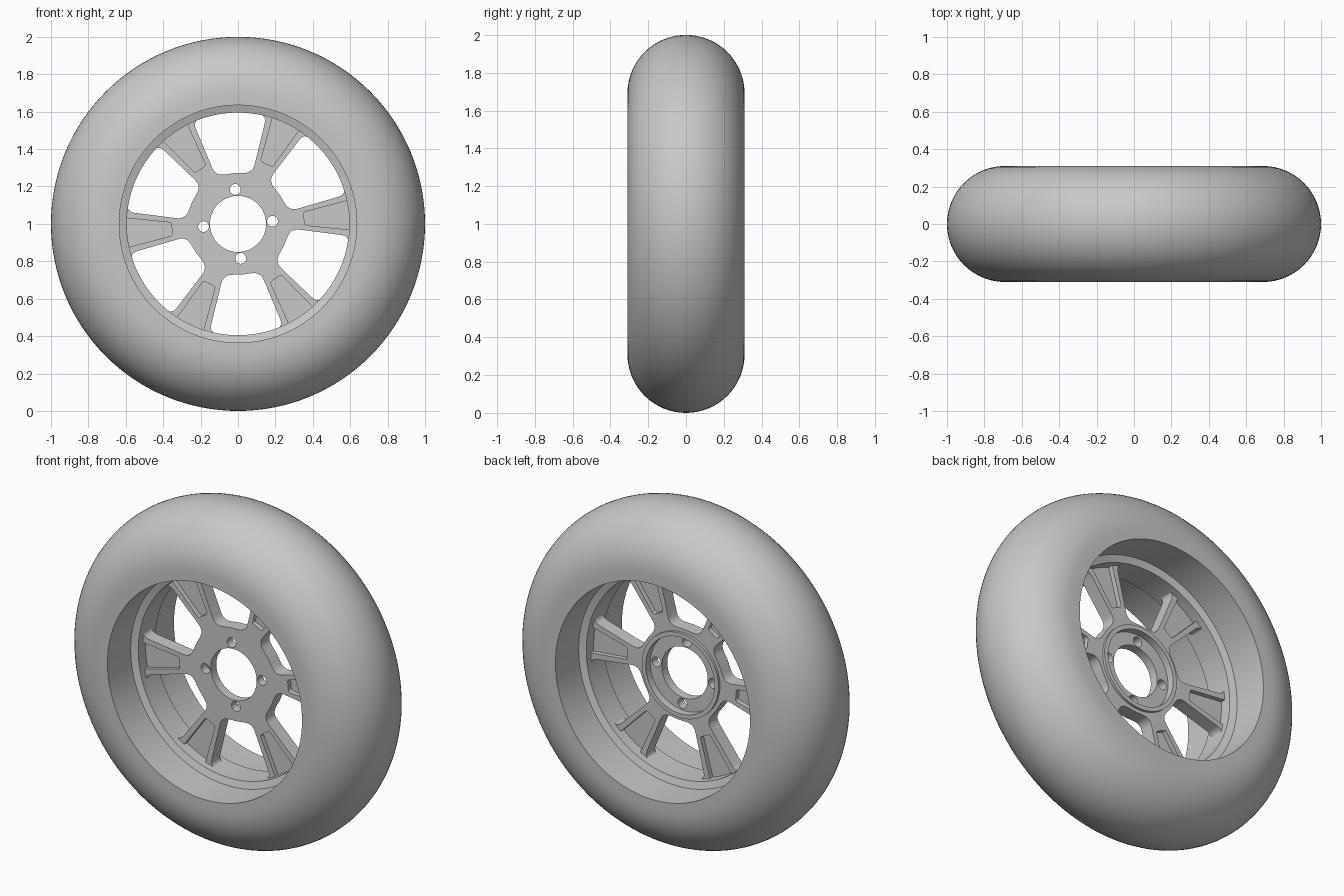
import bpy, bmesh, math
from math import cos, sin, pi, radians
from mathutils import Vector

if "Cube" in bpy.data.objects:
    bpy.data.objects.remove(bpy.data.objects["Cube"], do_unlink=True)

GREY = (0.58, 0.58, 0.58, 1)
mat = bpy.data.materials.new("plain grey")
mat.use_nodes = True
mat.diffuse_color = GREY
mat.node_tree.nodes["Principled BSDF"].inputs["Base Color"].default_value = GREY

TURN = radians(4.5)      # rotation of the spoke pattern
CENTRE_Z = 1.0


def add_object(name, bm, angle=35):
    """Turn a bmesh into a smooth-shaded object at the wheel centre."""
    bmesh.ops.recalc_face_normals(bm, faces=bm.faces)
    mesh = bpy.data.meshes.new(name)
    bm.to_mesh(mesh)
    bm.free()
    mesh.materials.clear()
    mesh.materials.append(mat)
    obj = bpy.data.objects.new(name, mesh)
    obj.location.z = CENTRE_Z
    bpy.context.collection.objects.link(obj)
    bpy.ops.object.select_all(action='DESELECT')
    obj.select_set(True)
    bpy.context.view_layer.objects.active = obj
    bpy.ops.object.shade_smooth_by_angle(angle=radians(angle))
    return obj


def lathe(name, profile, steps=128):
    """Spin a closed (radius, y) profile around the y axis."""
    bm = bmesh.new()
    rings = []
    for i in range(steps):
        a = 2 * pi * i / steps
        rings.append([bm.verts.new((r * cos(a), y, r * sin(a))) for r, y in profile])
    n = len(profile)
    for i in range(steps):
        p, q = rings[i], rings[(i + 1) % steps]
        for j in range(n):
            k = (j + 1) % n
            bm.faces.new((p[j], p[k], q[k], q[j]))
    return add_object(name, bm)


def polar(r, a):
    return Vector((r * cos(a), r * sin(a)))


def circle(r, steps, centre=(0, 0)):
    return [Vector(centre) + polar(r, 2 * pi * i / steps) for i in range(steps)]


def rounded(corners):
    """Outline from (point, cut) pairs; each cut corner becomes a small curve."""
    out = []
    for i, (p, cut) in enumerate(corners):
        if not cut:
            out.append(p)
            continue
        a = p + (corners[i - 1][0] - p).normalized() * cut
        b = p + (corners[(i + 1) % len(corners)][0] - p).normalized() * cut
        for t in (0, 0.17, 0.33, 0.5, 0.67, 0.83, 1):
            out.append(a * (1 - t) ** 2 + p * 2 * t * (1 - t) + b * t * t)
    return out


def plate(name, outlines, y0, y1):
    """Flat plate with holes: first outline is the rim, the rest are cut out."""
    curve = bpy.data.curves.new(name, 'CURVE')
    curve.dimensions = '2D'
    curve.fill_mode = 'BOTH'
    curve.extrude = (y1 - y0) / 2
    for pts in outlines:
        s = curve.splines.new('POLY')
        s.points.add(len(pts) - 1)
        for sp, p in zip(s.points, pts):
            sp.co = (p.x, p.y, 0, 1)
        s.use_cyclic_u = True
    temp = bpy.data.objects.new(name + "_outline", curve)
    bpy.context.collection.objects.link(temp)
    dg = bpy.context.evaluated_depsgraph_get()
    mesh = bpy.data.meshes.new_from_object(temp.evaluated_get(dg))
    bm = bmesh.new()
    bm.from_mesh(mesh)
    bpy.data.objects.remove(temp, do_unlink=True)
    bpy.data.meshes.remove(mesh)
    bmesh.ops.remove_doubles(bm, verts=bm.verts, dist=1e-5)
    for v in bm.verts:                      # stand the plate upright
        x, y, z = v.co
        v.co = (x, (y0 + y1) / 2 - z, y)
    return add_object(name, bm)


# Tyre: half-round tread with straight inner wall
tyre = [(0.635, -0.31)]
for i in range(33):
    a = -pi / 2 + pi * i / 32
    tyre.append((0.69 + 0.31 * cos(a), 0.31 * sin(a)))
tyre.append((0.635, 0.31))
lathe("tyre", tyre)

# Rim barrel: narrow band with a ledge on both sides
lathe("rim_barrel", [(0.64, -0.095), (0.595, -0.08), (0.595, 0.08), (0.64, 0.095)])


# Six windows between the spokes
def window(centre):
    out_a, in_a = radians(19.3), radians(20.5)
    pts = [(polar(0.601, centre - out_a), 0.045)]
    pts += [(polar(0.601, centre + out_a * k / 10), 0) for k in range(-6, 7, 2)]
    pts += [(polar(0.601, centre + out_a), 0.045), (polar(0.285, centre + in_a), 0.045)]
    pts += [(polar(0.272, centre + in_a * k), 0) for k in (0.4, 0, -0.4)]
    pts += [(polar(0.285, centre - in_a), 0.045)]
    return rounded(pts)


# Recessed panel on each spoke face
def panel(centre):
    shape = [((0.355, -0.035), 0.012), ((0.604, -0.08), 0),
             ((0.604, 0.08), 0), ((0.355, 0.035), 0.012)]
    turn = lambda p: polar(p[0], centre) + polar(p[1], centre + pi / 2)
    return rounded([(turn(p), cut) for p, cut in shape])


spokes = [TURN + k * pi / 3 for k in range(6)]
rim = circle(0.615, 128)
windows = [window(a + pi / 6) for a in spokes]
panels = [panel(a) for a in spokes]
bore = circle(0.15, 64)
bolts = [circle(0.029, 20, polar(0.185, TURN + k * pi / 2)) for k in range(4)]

# Spoke wheel: thin web, ribbed front with hub face, ribbed back with hub recess
plate("spoke_web", [rim, bore] + windows + bolts, -0.012, 0.012)
plate("front_ribs_and_hub", [rim, bore] + windows + panels + bolts, -0.04, -0.012)
plate("back_ribs", [rim, circle(0.225, 64)] + windows + panels, 0.012, 0.04)

# Raised ring around the hub recess at the back
lathe("back_hub_ring", [(0.225, 0.03), (0.225, 0.055), (0.25, 0.055), (0.25, 0.03)], 64)
